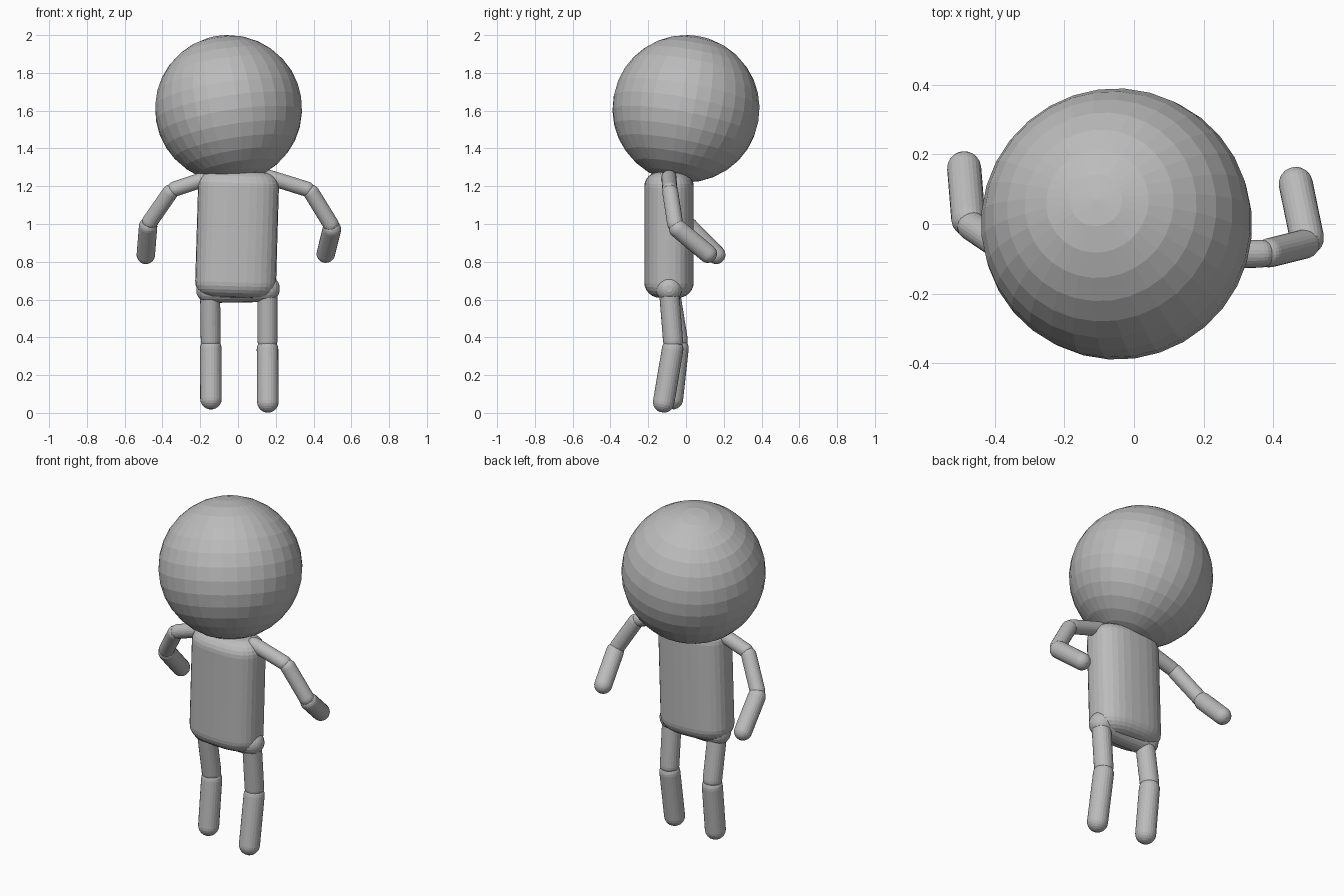
import bpy
import bmesh
import math
from mathutils import Vector

default = bpy.data.objects.get("Cube")
if default:
    bpy.data.objects.remove(default, do_unlink=True)

# One plain grey for the whole figure
GREY = (0.5, 0.5, 0.5, 1.0)
grey = bpy.data.materials.new("plain_grey")
grey.use_nodes = True
grey.diffuse_color = GREY
grey.node_tree.nodes["Principled BSDF"].inputs["Base Color"].default_value = GREY


def add_object(name, bm):
    bmesh.ops.recalc_face_normals(bm, faces=bm.faces)
    mesh = bpy.data.meshes.new(name)
    bm.to_mesh(mesh)
    bm.free()
    mesh.materials.append(grey)
    obj = bpy.data.objects.new(name, mesh)
    bpy.context.collection.objects.link(obj)
    return obj


def signed_power(value, power):
    return math.copysign(abs(value) ** power, value)


def loft(name, rings, sides, power=1.0):
    """Skin a stack of (half_width, half_depth, z) rings and cap both ends."""
    bm = bmesh.new()
    loops = []
    for rx, ry, z in rings:
        loop = []
        for i in range(sides):
            a = math.tau * i / sides
            loop.append(bm.verts.new((rx * signed_power(math.cos(a), power),
                                      ry * signed_power(math.sin(a), power), z)))
        loops.append(loop)
    for low, high in zip(loops, loops[1:]):
        for i in range(sides):
            j = (i + 1) % sides
            bm.faces.new((low[i], low[j], high[j], high[i]))
    bm.faces.new(loops[0][::-1])
    bm.faces.new(loops[-1])
    return add_object(name, bm)


def capsule(name, start, end, radius, steps=6):
    """Round-ended rod whose cap centres are start and end."""
    start, end = Vector(start), Vector(end)
    axis = end - start
    arc = [math.pi / 2 * i / steps for i in range(steps)]
    bottom = [(radius * math.cos(a), radius * math.cos(a), -radius * math.sin(a))
              for a in reversed(arc)]
    top = [(r, r, axis.length - z) for r, _, z in reversed(bottom)]
    obj = loft(name, bottom + top, 24)
    obj.rotation_mode = 'QUATERNION'
    obj.rotation_quaternion = axis.to_track_quat('Z', 'Y')
    obj.location = start


def limb(names, points, radii):
    """Chain of capsules with a slight notch at every inner joint."""
    points = [Vector(p) for p in points]
    last = len(names) - 1
    for i, (name, radius) in enumerate(zip(names, radii)):
        a, b = points[i], points[i + 1]
        pull = (b - a).normalized() * radius * 0.4
        capsule(name, a + pull if i else a, b - pull if i < last else b, radius)


# Head: faceted ball, leaning slightly back
bm = bmesh.new()
bmesh.ops.create_uvsphere(bm, u_segments=32, v_segments=16, radius=0.39)
head = add_object("head", bm)
head.location = (-0.05, 0, 1.61)
head.rotation_mode = 'QUATERNION'
head.rotation_quaternion = Vector((-0.06, 0.07, 0.38)).to_track_quat('Z', 'Y')

# Torso: flattened barrel with rounded rims
HALF_HEIGHT, RIM = 0.333, 0.08
rim = []
for i in range(7):
    a = math.pi / 2 * i / 6
    inset = RIM * (1 - math.cos(a))
    rim.append((0.214 - inset, 0.131 - inset, HALF_HEIGHT - RIM + RIM * math.sin(a)))
torso = loft("torso", [(x, y, -z) for x, y, z in reversed(rim)] + rim, 32, 0.8)
torso.location = (-0.005, -0.09, 0.944)
torso.rotation_euler = (0, 0.03, 0)

# Pelvis: horizontal rod joining the legs
capsule("pelvis", (-0.152, -0.085, 0.652), (0.152, -0.09, 0.657), 0.07)

# Arms
ARM_RADII = (0.04, 0.042, 0.049)
ARM = ("shoulder", "upper_arm", "forearm")
limb(["left_" + n for n in ARM],
     [(0.17, -0.09, 1.245), (0.38, -0.085, 1.18), (0.5, -0.055, 0.985),
      (0.465, 0.115, 0.843)], ARM_RADII)
limb(["right_" + n for n in ARM],
     [(-0.17, -0.09, 1.24), (-0.35, -0.085, 1.18), (-0.475, 0, 1.0),
      (-0.488, 0.16, 0.837)], ARM_RADII)

# Legs
LEG_RADII = (0.053, 0.057)
LEG = ("thigh", "shin")
limb(["left_" + n for n in LEG],
     [(0.155, -0.09, 0.65), (0.156, -0.067, 0.36), (0.158, -0.118, 0.058)], LEG_RADII)
limb(["right_" + n for n in LEG],
     [(-0.148, -0.085, 0.645), (-0.144, -0.04, 0.365), (-0.143, -0.072, 0.075)], LEG_RADII)
